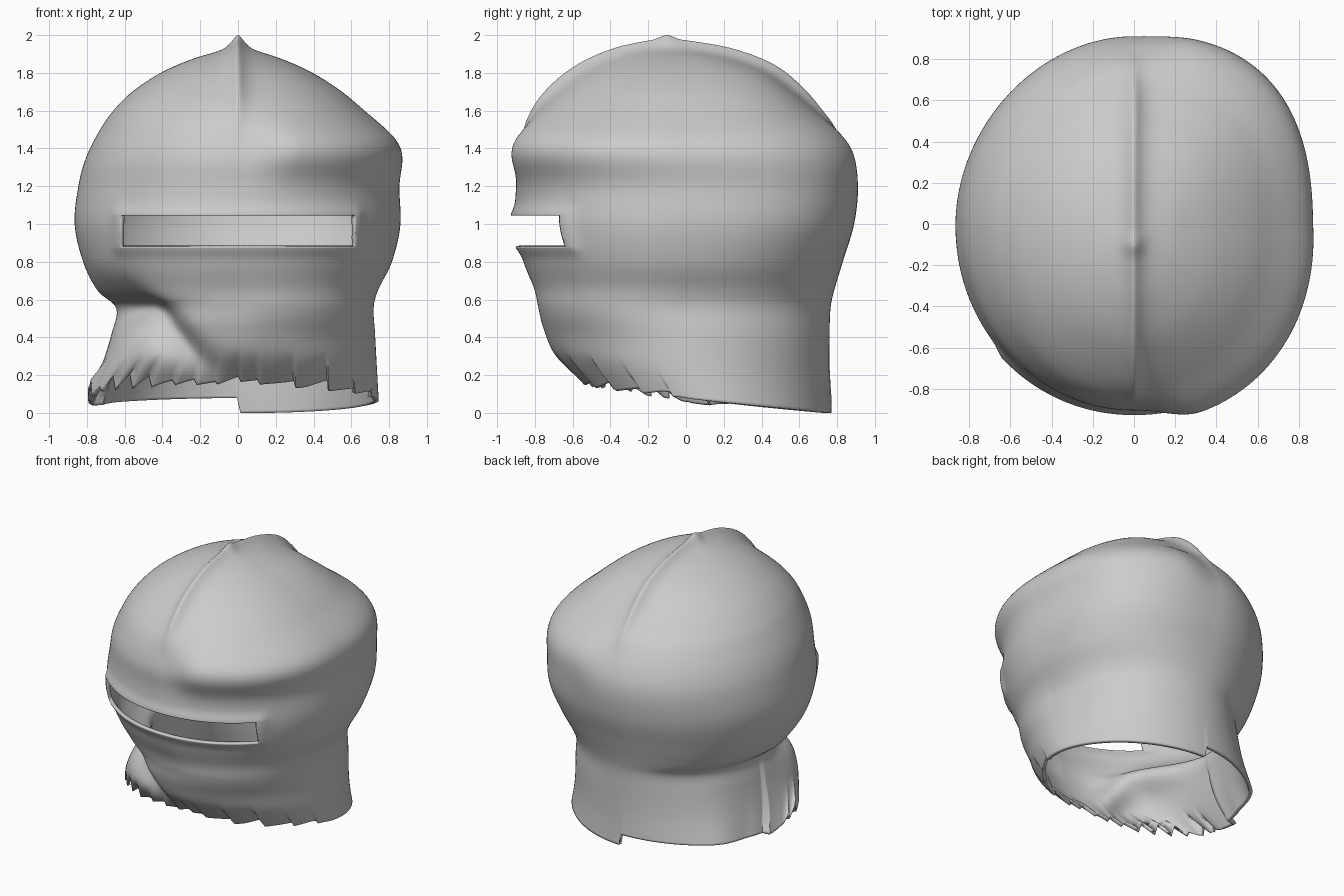
import bpy, bmesh, random
from math import sin, cos, pi, exp, hypot
from mathutils import Vector

old = bpy.data.objects.get("Cube")
if old:
    bpy.data.objects.remove(old, do_unlink=True)

random.seed(4)
COLUMNS, STEPS = 320, 8
SLIT_X, SLIT_LOW, SLIT_HIGH = 0.62, 0.88, 1.045
NECK = 0.6

# Cross-sections: height, right reach, left reach, front reach, back reach
SECTIONS = [
    (0, .79, .745, .55, .77),
    (.2, .725, .735, .69, .76),
    (.4, .67, .725, .755, .76),
    (.55, .645, .715, .78, .765),
    (.65, .745, .74, .80, .785),
    (.8, .82, .815, .86, .83),
    (1, .865, .86, .905, .89),
    (1.2, .845, .845, .90, .91),
    (1.35, .805, .815, .90, .875),
    (1.5, .73, .74, .85, .785),
    (1.6, .66, .66, .78, .68),
    (1.7, .56, .55, .67, .56),
    (1.8, .41, .395, .53, .42),
    (1.87, .25, .24, .37, .23),
    (1.905, .12, .12, .22, .04),
    (1.92, 0, 0, .1, -.1),
]
TEETH = [random.uniform(0.3, 1) for _ in range(60)]


def smooth(v, low, high):
    t = min(max((v - low) / (high - low), 0), 1)
    return t * t * (3 - 2 * t)


def section(u):
    """Smoothly blended cross-section at row position u."""
    last = len(SECTIONS) - 1
    i = min(int(u), last - 1)
    t = u - i
    a, b, c, d = (SECTIONS[min(max(i + k, 0), last)] for k in (-1, 0, 1, 2))
    return [q + t / 2 * (r - p + t * (2 * p - 5 * q + 4 * r - s + t * (3 * (q - r) + s - p)))
            for p, q, r, s in zip(a, b, c, d)]


def rim(angle):
    """Bottom edge height, stepped at the back, and the torn notch depth at the front."""
    front = -sin(angle)
    if cos(angle) > 1e-6:
        height = 0.065 + 0.065 * front + 0.02 * smooth(front, 0.85, 1)
        count, depth = 7, 0.07
    else:
        height = 0.05 + 0.1 * max(front, 0) + 0.03 * max(-front, 0)
        count, depth = 14, 0.11
    turn = (angle % (2 * pi)) * count / 2
    tooth = TEETH[int(turn) % 60] * (turn % 1)
    return height, depth * tooth * smooth(front, 0.1, 0.4) * (1 - 0.6 * smooth(front, 0.8, 1))


def corner_power(left, front, z):
    """Squareness of the outline: fuller at the left rear, leaner at the neck."""
    if not left:
        return 2.04 if front else 1.95
    if front:
        return 1.85 + 0.2 * smooth(z, 0.4, 0.9)
    return 1.93 + 0.17 * smooth(z, 0, 0.5) + 0.45 * smooth(z, 0.5, 1.1)


def shell_point(u, angle):
    z, right, left, front, back = section(u)
    c, s = cos(angle), sin(angle)
    power = corner_power(c > 0, s < 0, z)
    scale = (abs(c) ** power + abs(s) ** power) ** (-1 / power)
    middle, depth = (back - front) / 2, (back + front) / 2
    p = Vector(((left if c > 0 else right) * c * scale, middle + depth * s * scale, z))
    out = Vector((c, s, 0))

    # Swollen brow around the left half, and a full left cheek
    corner = max(0, -2 * c * s)
    spread = 0.13 if z > 1.42 else 0.16
    swell = 0.065 + 0.03 * corner - 0.02 * max(s, 0)
    if c > 0:
        p += out * swell * exp(-((z - 1.42) / spread) ** 2) * smooth(p.x, 0, 0.3)
        p += out * 0.04 * corner * exp(-((z - 0.55) / 0.15) ** 2)

    # Raised lips around the eye slit
    if s < 0:
        gap_x = max(abs(p.x) - SLIT_X, 0)
        gap_z = max(SLIT_LOW - z, z - SLIT_HIGH, 0)
        p += out * 0.02 * exp(-(hypot(gap_x, gap_z) / 0.04) ** 2)

    # Right throat flap flares out below a crease that drops towards the chin
    if c < 0 and s < 0:
        drop = 0.55 - 2.8 * max(0, -s - 0.6) ** 2 - z
        flare = 0.14 * max(drop, 0) - 0.08 * exp(-(drop / 0.13) ** 2)
        p += out * flare * smooth(-c, 0, 0.45) * smooth(-s, 0, 0.6)

    # Rear neck panel sits inside the flap
    if c < 0 and s > 0.05:
        p -= out * 0.1 * max(0, 0.55 - z) * smooth(0.65 - s, 0, 0.4)

    # Crest and crown knob
    away = (p - Vector((0, -0.08, 1.1))).normalized()
    crest = 0.08 * exp(-hypot(p.x, 0.012) / 0.045) * smooth(z, 1.42, 1.75)
    knob = 0.02 * exp(-(hypot(p.x, p.y + 0.1) / 0.045) ** 2) * smooth(z, 1.8, 1.9)
    p += away * (crest + knob)

    # Stretch the collar down to the rim and tear its edge
    if z < NECK:
        height, notch = rim(angle)
        p.z = NECK - (NECK - z) * (NECK - height) / NECK
        p.z += notch * max(0, 1 - z / 0.25)
    return p


# Helmet shell
bm = bmesh.new()
rows = (len(SECTIONS) - 1) * STEPS
rings = [[bm.verts.new(shell_point(r / STEPS, 2 * pi * k / COLUMNS)) for k in range(COLUMNS)]
         for r in range(rows)]
apex = bm.verts.new(shell_point(len(SECTIONS) - 1, pi / 2))
for low, high in zip(rings, rings[1:]):
    for k in range(COLUMNS):
        n = (k + 1) % COLUMNS
        bm.faces.new((low[k], low[n], high[n], high[k]))
for k in range(COLUMNS):
    bm.faces.new((rings[-1][k], rings[-1][(k + 1) % COLUMNS], apex))


# Eye slit cut through the face
def near_slit(f):
    m = f.calc_center_median()
    return m.y < -0.3 and SLIT_LOW - 0.05 < m.z < SLIT_HIGH + 0.05


for point, normal in [((0, 0, SLIT_LOW), (0, 0, 1)), ((0, 0, SLIT_HIGH), (0, 0, 1)),
                      ((SLIT_X, 0, 0), (1, 0, 0)), ((-SLIT_X, 0, 0), (1, 0, 0))]:
    faces = [f for f in bm.faces if near_slit(f)]
    geom = set(faces)
    for f in faces:
        geom.update(f.edges, f.verts)
    bmesh.ops.bisect_plane(bm, geom=list(geom), plane_co=point, plane_no=normal)
hole = []
for f in bm.faces:
    m = f.calc_center_median()
    if m.y < -0.3 and abs(m.x) < SLIT_X and SLIT_LOW < m.z < SLIT_HIGH:
        hole.append(f)
bmesh.ops.delete(bm, geom=hole, context='FACES')

mesh = bpy.data.meshes.new("helmet_shell")
bm.to_mesh(mesh)
bm.free()
shell = bpy.data.objects.new("helmet_shell", mesh)
bpy.context.collection.objects.link(shell)

steel = bpy.data.materials.new("plain_steel")
steel.use_nodes = True
GREY = (0.6, 0.6, 0.6, 1)
steel.diffuse_color = GREY
steel.node_tree.nodes["Principled BSDF"].inputs["Base Color"].default_value = GREY
mesh.materials.append(steel)

bpy.context.view_layer.objects.active = shell
shell.select_set(True)
bpy.ops.object.shade_smooth_by_angle(angle=1.2)

# Plate thickness
plate = shell.modifiers.new("plate_thickness", 'SOLIDIFY')
plate.thickness = 0.025
plate.offset = -1
